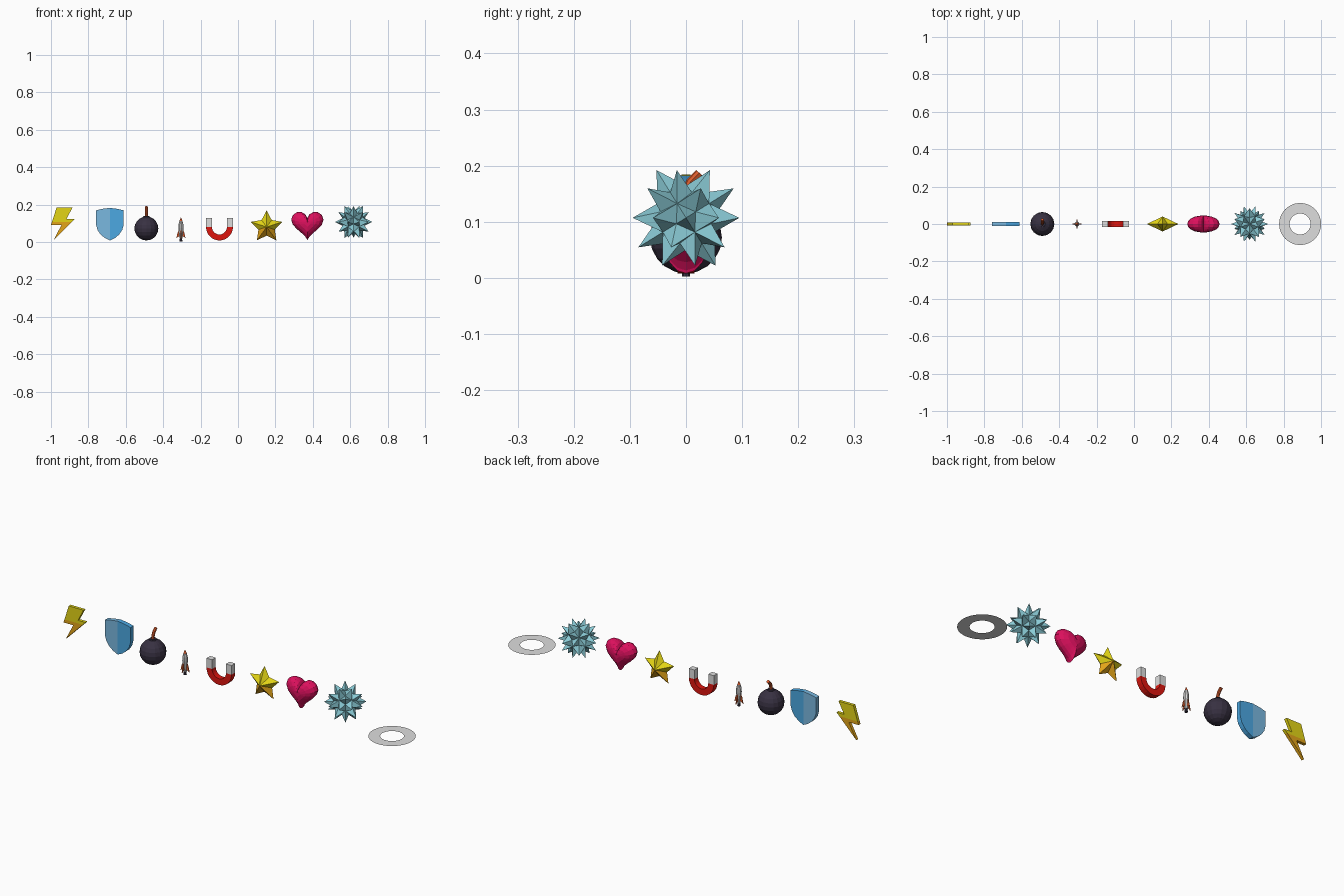
import bpy, bmesh, math
from mathutils import Vector, Matrix

if "Cube" in bpy.data.objects:
    bpy.data.objects.remove(bpy.data.objects["Cube"])


def mat(name, r, g, b):
    m = bpy.data.materials.new(name)
    lin = [(c / 255 / 12.92 if c < 11 else ((c / 255 + 0.055) / 1.055) ** 2.4) for c in (r, g, b)]
    m.diffuse_color = (*lin, 1)
    m.use_nodes = True
    m.node_tree.nodes["Principled BSDF"].inputs["Base Color"].default_value = m.diffuse_color
    return m


YELLOW = mat("yellow", 228, 213, 22)
GOLD = mat("gold", 228, 165, 25)
PALE_BLUE = mat("pale blue", 122, 184, 224)
BLUE = mat("blue", 76, 168, 226)
DARK = mat("charcoal", 56, 49, 66)
RUST = mat("rust orange", 218, 92, 45)
GREY = mat("light grey", 222, 222, 222)
RED = mat("red", 222, 22, 15)
CRIMSON = mat("crimson", 222, 16, 94)
TEAL = mat("pale teal", 138, 203, 214)


def finish(name, bm, mats, rule=None):
    """Turn a bmesh into an object; rule(face) picks the material slot."""
    bmesh.ops.remove_doubles(bm, verts=bm.verts, dist=1e-5)
    bmesh.ops.recalc_face_normals(bm, faces=bm.faces)
    for f in bm.faces:
        f.material_index = rule(f) if rule else 0
    me = bpy.data.meshes.new(name)
    bm.to_mesh(me)
    bm.free()
    for m in mats:
        me.materials.append(m)
    ob = bpy.data.objects.new(name, me)
    bpy.context.collection.objects.link(ob)
    return ob


def plate(outline, half):
    """Extrude an xz outline to both sides of y = 0."""
    bm = bmesh.new()
    f = bm.faces.new([bm.verts.new((x, -half, z)) for x, z in outline])
    ext = bmesh.ops.extrude_face_region(bm, geom=[f], use_keep_orig=True)
    moved = [v for v in ext["geom"] if isinstance(v, bmesh.types.BMVert)]
    bmesh.ops.translate(bm, verts=moved, vec=(0, 2 * half, 0))
    return bm


def cut(bm, co, no):
    bmesh.ops.bisect_plane(bm, geom=bm.verts[:] + bm.edges[:] + bm.faces[:],
                           plane_co=co, plane_no=no)


def skin(bm, rings, cap=True):
    """Join rings of points with quads and close the ends."""
    vs = [[bm.verts.new(p) for p in r] for r in rings]
    n = len(vs[0])
    for a, b in zip(vs, vs[1:]):
        for i in range(n):
            bm.faces.new((a[i], a[(i + 1) % n], b[(i + 1) % n], b[i]))
    if cap:
        bm.faces.new(vs[0])
        bm.faces.new(vs[-1])


def circle(x, z, r, n):
    return [(x + r * math.cos(2 * math.pi * i / n), r * math.sin(2 * math.pi * i / n), z)
            for i in range(n)]


def height(z):
    return lambda f: 1 if f.calc_center_median().z < z else 0


# Lightning bolt: yellow above, gold below
bolt = plate([(-0.970, 0.184), (-0.885, 0.184), (-0.917, 0.123), (-0.873, 0.123),
              (-0.987, 0.008), (-0.944, 0.090), (-1.0, 0.090)], 0.008)
cut(bolt, (0, 0, 0.107), (0, 0, 1))
finish("lightning_bolt", bolt, [YELLOW, GOLD], height(0.107))

# Shield: mirrored outline, one colour for each half
SX = -0.685
half = [(0.040, 0.177), (0.074, 0.169), (0.074, 0.092), (0.066, 0.064), (0.050, 0.040), (0.027, 0.021)]
outline = [(SX, 0.182)] + [(SX + x, z) for x, z in half] + [(SX, 0.008)] + \
          [(SX - x, z) for x, z in reversed(half)]
shield = plate(outline, 0.012)
cut(shield, (SX, 0, 0), (1, 0, 0))
finish("shield", shield, [PALE_BLUE, BLUE], lambda f: 1 if f.calc_center_median().x > SX else 0)

# Bomb: ball, collar and bent fuse
BX = -0.49
bm = bmesh.new()
bmesh.ops.create_uvsphere(bm, u_segments=16, v_segments=10, radius=0.064,
                          matrix=Matrix.Translation((BX, 0, 0.072)))
finish("bomb_ball", bm, [DARK])
bm = bmesh.new()
skin(bm, [circle(BX, 0.125, 0.018, 12), circle(BX, 0.140, 0.016, 12)])
finish("bomb_collar", bm, [DARK])
bm = bmesh.new()
rings = []
for y, z, tilt in [(0, 0.135, 0), (0.001, 0.155, 8), (0.008, 0.171, 30), (0.024, 0.187, 42)]:
    turn = Matrix.Rotation(-math.radians(tilt), 4, 'X')
    rings.append([turn @ Vector(p) + Vector((BX, y, z)) for p in circle(0, 0, 0.008, 8)])
skin(bm, rings)
finish("bomb_fuse", bm, [RUST])

# Rocket: turned body, nozzle and four fins
RX = -0.305
bm = bmesh.new()
skin(bm, [circle(RX, z, r, 10) for z, r in [(0.018, 0.008), (0.045, 0.011), (0.075, 0.0135),
                                            (0.095, 0.0125), (0.113, 0.008), (0.131, 0.0005)]])
finish("rocket_body", bm, [RUST, GREY], height(0.115))
bm = bmesh.new()
skin(bm, [circle(RX, z, r, 10) for z, r in [(0.002, 0.008), (0.018, 0.006)]])
finish("rocket_nozzle", bm, [DARK])
for i in range(4):
    fin = plate([(0.008, 0.070), (0.018, 0.050), (0.025, 0.018), (0.017, 0.026), (0.007, 0.030)], 0.002)
    fin.transform(Matrix.Translation((RX, 0, 0)) @ Matrix.Rotation(i * math.pi / 2, 4, 'Z'))
    finish("rocket_fin_%d" % (i + 1), fin, [RUST])

# Magnet: half ring with pale pole tips
MX, MZ, RO, RI = -0.099, 0.080, 0.072, 0.040
arc = [math.pi + math.pi * i / 14 for i in range(15)]
u = [(MX + RO * math.cos(a), MZ + RO * math.sin(a)) for a in arc] + \
    [(MX + RI * math.cos(a), MZ + RI * math.sin(a)) for a in reversed(arc)]
finish("magnet_arch", plate(u, 0.015), [RED])
for side, name in ((-1, "left"), (1, "right")):
    a, b = MX + side * RI, MX + side * RO
    finish("magnet_tip_" + name, plate([(a, MZ), (b, MZ), (b, 0.128), (a, 0.128)], 0.015), [GREY])

# Star: ten-point outline rising to a peak on both faces
bm = bmesh.new()
rim = []
for i in range(10):
    r, a = (0.0885 if i % 2 == 0 else 0.046), math.pi / 2 + i * math.pi / 5
    rim.append(bm.verts.new((0.153 + r * math.cos(a), 0, 0.080 + r * math.sin(a))))
for y in (-0.04, 0.04):
    peak = bm.verts.new((0.153, y, 0.080))
    for i in range(10):
        bm.faces.new((rim[i], rim[(i + 1) % 10], peak))
finish("star", bm, [YELLOW, GOLD], height(0.058))

# Heart: puffed layers of one heart curve
bm = bmesh.new()
rings = []
for k in range(-4, 5):
    a = math.radians(k * 20)
    s, ring = math.cos(a) ** 0.9, []
    for i in range(24):
        t = 2 * math.pi * i / 24
        hx = 16 * math.sin(t) ** 3
        hz = 13 * math.cos(t) - 5 * math.cos(2 * t) - 2 * math.cos(3 * t) - math.cos(4 * t)
        ring.append((0.371 + 0.0054 * s * hx, 0.045 * math.sin(a), 0.098 + 0.0053 * s * hz))
    rings.append(ring)
skin(bm, rings)
finish("heart", bm, [CRIMSON])

# Spiked ball: a four-sided spike over each edge of an icosahedron
ico = bmesh.new()
bmesh.ops.create_icosphere(ico, subdivisions=1, radius=1,
                           matrix=Matrix.Rotation(-math.pi / 2, 4, 'Z'))
bm = bmesh.new()
centre = Vector((0.618, 0, 0.107))


def spot(direction, r):
    return bm.verts.new(centre + direction.normalized() * r)


for e in ico.edges:
    for v in e.verts:
        for f in e.link_faces:
            bm.faces.new((spot(v.co, 0.057), spot(f.calc_center_median(), 0.057),
                          spot(e.verts[0].co + e.verts[1].co, 0.100)))
ico.free()
finish("spiked_ball", bm, [TEAL])

# Flat ring on the ground with concentric bands
bm = bmesh.new()
skin(bm, [circle(0.888, 0, r, 48) for r in (0.056, 0.080, 0.088, 0.098, 0.104, 0.112)], cap=False)
ring = finish("ground_ring", bm, [GREY])
if ring.data.polygons[0].normal.z < 0:
    ring.data.flip_normals()
